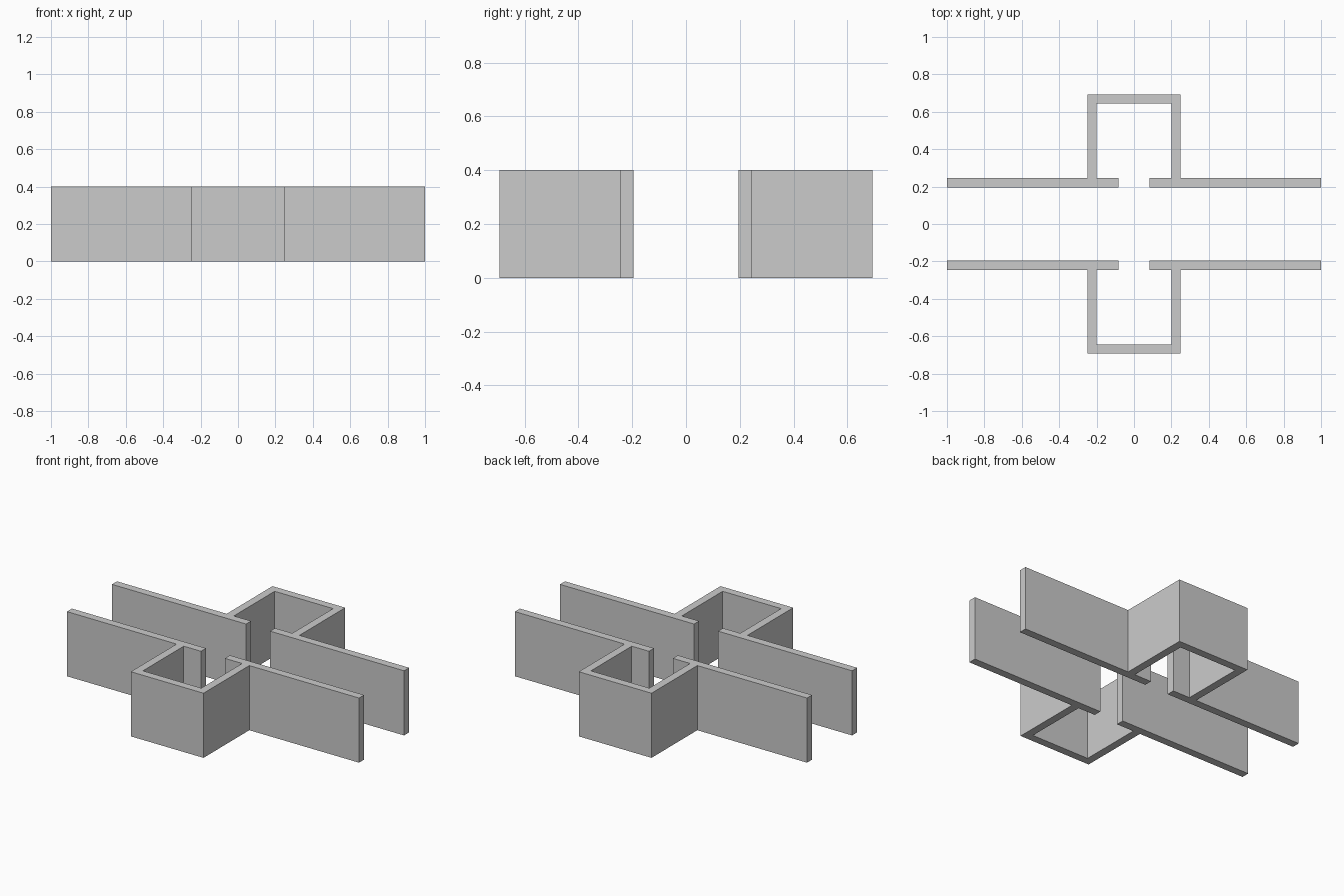
import bpy, bmesh

if "Cube" in bpy.data.objects:
    bpy.data.objects.remove(bpy.data.objects["Cube"])

HEIGHT = 0.40

# Right half of one wall's floor outline, from the alcove's inner end wall round to its outer end wall
HALF = [(0.20, 0.644), (0.20, 0.245), (0.082, 0.245), (0.082, 0.196),
        (1.0, 0.196), (1.0, 0.245), (0.249, 0.245), (0.249, 0.693)]


def wall(name, side):
    outline = HALF + [(-x, y) for x, y in reversed(HALF)]
    bm = bmesh.new()
    base = bm.faces.new([bm.verts.new((x, y * side, 0)) for x, y in outline])
    top = bmesh.ops.extrude_face_region(bm, geom=[base], use_keep_orig=True)["geom"]
    bmesh.ops.translate(bm, vec=(0, 0, HEIGHT),
                        verts=[v for v in top if isinstance(v, bmesh.types.BMVert)])
    bmesh.ops.recalc_face_normals(bm, faces=bm.faces[:])
    mesh = bpy.data.meshes.new(name)
    bm.to_mesh(mesh)
    bm.free()
    bpy.context.collection.objects.link(bpy.data.objects.new(name, mesh))


# Corridor walls, each with a doorway into a square alcove
wall("back_corridor_wall", 1)
wall("front_corridor_wall", -1)
